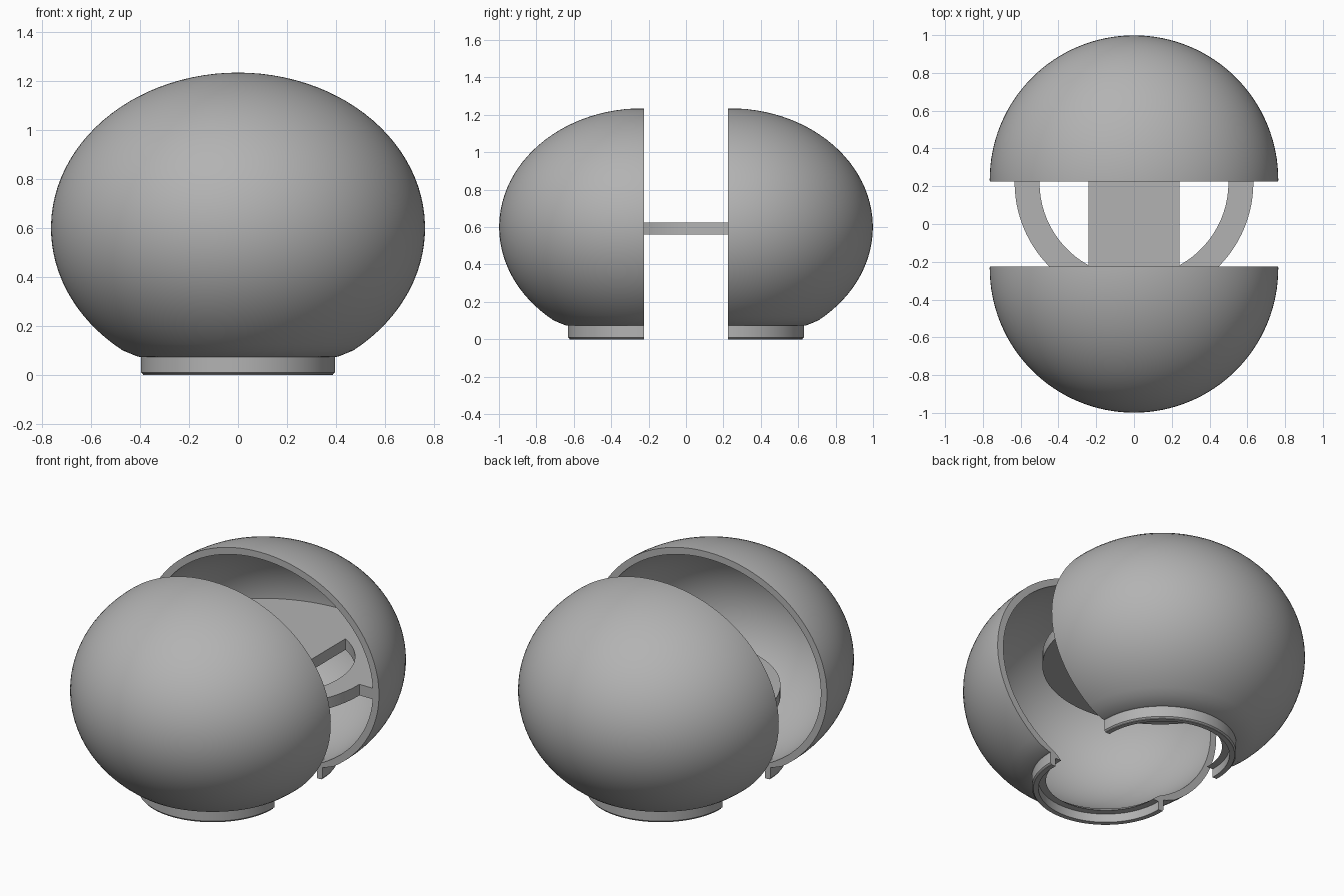
import bpy, bmesh, math
from mathutils import Vector

if "Cube" in bpy.data.objects:
    bpy.data.objects.remove(bpy.data.objects["Cube"])

grey = bpy.data.materials.new("plain grey")
grey.diffuse_color = (0.45, 0.45, 0.45, 1)
grey.use_nodes = True
grey.node_tree.nodes["Principled BSDF"].inputs["Base Color"].default_value = grey.diffuse_color

CY, CZ, CUT = 0.235, 0.6, 0.225      # shell centre and parting plane
RX, RZ, WALL = 0.764, 0.635, 0.04    # ellipsoid radii and wall thickness


def finish(bm, name):
    bmesh.ops.recalc_face_normals(bm, faces=bm.faces)
    me = bpy.data.meshes.new(name)
    bm.to_mesh(me)
    bm.free()
    me.materials.append(grey)
    ob = bpy.data.objects.new(name, me)
    bpy.context.collection.objects.link(ob)
    bpy.ops.object.select_all(action='DESELECT')
    ob.select_set(True)
    bpy.context.view_layer.objects.active = ob
    bpy.ops.object.shade_smooth_by_angle(angle=math.radians(30))
    return ob


def arc(rx, rz, z_end, n=40):
    # ellipse points from the top pole down to height z_end
    end = math.acos((z_end - CZ) / rz)
    return [(rx * math.sin(end * i / n), CZ + rz * math.cos(end * i / n)) for i in range(n + 1)]


def half_shell(name, side):
    # outer wall, foot ring with inner flange, then inner wall back to the top
    outer = arc(RX, RZ, 0.1)
    foot = [(0.41, 0.075), (0.396, 0.073), (0.396, 0.01), (0.388, 0.003), (0.388, 0.0), (0.36, 0.0),
            (0.36, 0.05), (0.32, 0.05)]
    inner = arc(RX - WALL, RZ - WALL, 0.085)[::-1]
    profile = outer + foot + inner
    bm = bmesh.new()
    vs = [bm.verts.new((r, 0, z)) for r, z in profile]
    es = [bm.edges.new(p) for p in zip(vs, vs[1:])]
    bmesh.ops.spin(bm, geom=vs + es, cent=(0, 0, 0), axis=(0, 0, 1),
                   angle=2 * math.pi, steps=128)
    bmesh.ops.remove_doubles(bm, verts=bm.verts, dist=1e-5)
    bmesh.ops.translate(bm, verts=bm.verts, vec=(0, side * CY, 0))
    # slice off the other half and cap the cut rim
    res = bmesh.ops.bisect_plane(bm, geom=bm.verts[:] + bm.edges[:] + bm.faces[:],
                                 plane_co=(0, side * CUT, 0), plane_no=(0, -side, 0),
                                 clear_outer=True)
    rim = [e for e in res['geom_cut'] if isinstance(e, bmesh.types.BMEdge)]
    bmesh.ops.triangle_fill(bm, edges=rim, use_beauty=True)
    return finish(bm, name)


half_shell("front_shell", -1)
half_shell("back_shell", 1)


def circle_pts(r, a0, a1, n=48):
    return [(r * math.cos(a0 + (a1 - a0) * i / n), 0.22 + r * math.sin(a0 + (a1 - a0) * i / n))
            for i in range(n + 1)]


# inner shelf: wide behind, narrower ring in front, two D-shaped holes
outline = circle_pts(0.735, 0.014, math.pi - 0.014) + circle_pts(0.632, math.pi - 0.016, 2 * math.pi + 0.016)
a = math.acos(0.24 / 0.5)
hole = circle_pts(0.5, -a, a)
bm = bmesh.new()
for loop in (outline, hole, [(-x, y) for x, y in hole]):
    vs = [bm.verts.new((x, y, 0.56)) for x, y in loop]
    for i, v in enumerate(vs):
        bm.edges.new((vs[i - 1], v))
bmesh.ops.triangle_fill(bm, edges=bm.edges[:], use_beauty=True, normal=(0, 0, 1))
ext = bmesh.ops.extrude_face_region(bm, geom=bm.faces[:], use_keep_orig=True)
bmesh.ops.translate(bm, vec=Vector((0, 0, 0.065)),
                    verts=[v for v in ext['geom'] if isinstance(v, bmesh.types.BMVert)])
finish(bm, "inner_shelf")
